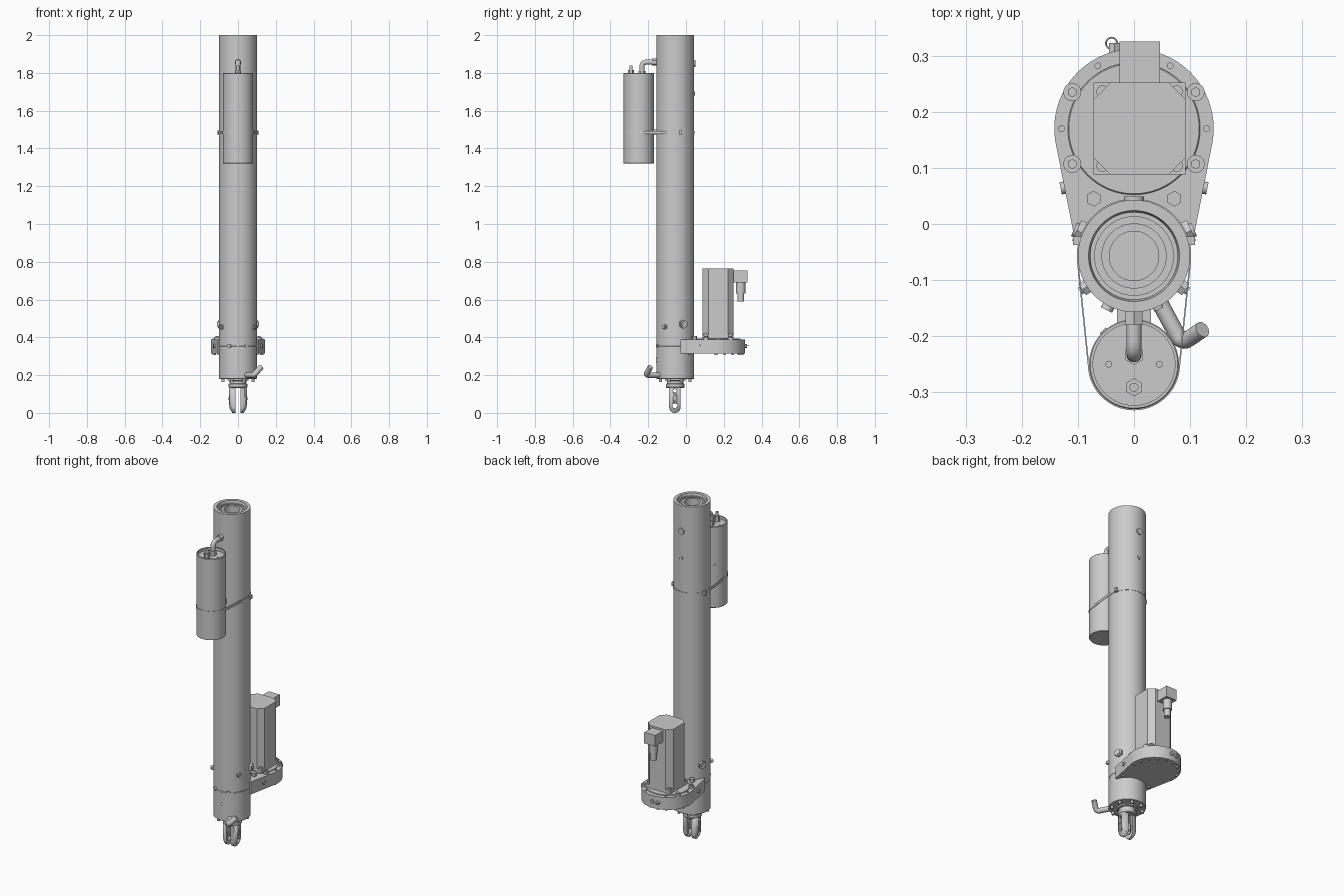
import bpy, bmesh
from math import sin, cos, pi, asin, radians
from mathutils import Vector

if "Cube" in bpy.data.objects:
    bpy.data.objects.remove(bpy.data.objects["Cube"])

TUBE_Y, TANK_Y, GEAR_Y, MOTOR_X = -0.057, -0.25, 0.17, 0.01


def finish(name, bm, smooth=True):
    bmesh.ops.recalc_face_normals(bm, faces=bm.faces)
    me = bpy.data.meshes.new(name)
    bm.to_mesh(me)
    bm.free()
    ob = bpy.data.objects.new(name, me)
    bpy.context.collection.objects.link(ob)
    bpy.ops.object.select_all(action='DESELECT')
    bpy.context.view_layer.objects.active = ob
    ob.select_set(True)
    if smooth:
        bpy.ops.object.shade_smooth_by_angle(angle=radians(30))
    return ob


def lathe(name, profile, x, y, n=64):
    """Revolve (radius, z) points around a vertical axis at x, y."""
    bm = bmesh.new()
    vs = [bm.verts.new((x + r, y, z)) for r, z in profile]
    es = [bm.edges.new(p) for p in zip(vs, vs[1:])]
    bmesh.ops.spin(bm, geom=vs + es, cent=(x, y, 0), axis=(0, 0, 1),
                   angle=2 * pi, steps=n)
    bmesh.ops.remove_doubles(bm, verts=bm.verts, dist=1e-5)
    return finish(name, bm)


def rod(name, p, d, length, r, n=16, r2=None):
    """Cylinder (or hex with n=6) starting at p along direction d."""
    d = Vector(d).normalized()
    m = d.to_track_quat('Z', 'Y').to_matrix().to_4x4()
    m.translation = Vector(p) + d * length / 2
    bm = bmesh.new()
    bmesh.ops.create_cone(bm, cap_ends=True, segments=n, radius1=r,
                          radius2=r if r2 is None else r2, depth=length, matrix=m)
    return finish(name, bm)


def prism(name, pts, z0, z1, axis='Z'):
    """Extrude a 2D outline along Z (xy outline) or X (yz outline)."""
    bm = bmesh.new()
    co = [(a, b, z0) if axis == 'Z' else (z0, a, b) for a, b in pts]
    f = bm.faces.new([bm.verts.new(c) for c in co])
    ext = bmesh.ops.extrude_face_region(bm, geom=[f])['geom']
    d = (0, 0, z1 - z0) if axis == 'Z' else (z1 - z0, 0, 0)
    bmesh.ops.translate(bm, vec=d, verts=[v for v in ext if isinstance(v, bmesh.types.BMVert)])
    return finish(name, bm)


def box(name, x0, x1, y0, y1, z0, z1):
    return prism(name, [(x0, y0), (x1, y0), (x1, y1), (x0, y1)], z0, z1)


def arc(cx, cy, r, a0, a1, n):
    return [(cx + r * cos(a0 + (a1 - a0) * i / n), cy + r * sin(a0 + (a1 - a0) * i / n))
            for i in range(n + 1)]


def pipe(name, pts, r, bend=0.03):
    """Round pipe through the points, with rounded corners."""
    pts = [Vector(p) for p in pts]
    path = [pts[0]]
    for a, b, c in zip(pts, pts[1:], pts[2:]):
        s, e = b + (a - b).normalized() * bend, b + (c - b).normalized() * bend
        path += [s * (1 - t) ** 2 + b * 2 * t * (1 - t) + e * t * t
                 for t in [i / 8 for i in range(9)]]
    path.append(pts[-1])
    cu = bpy.data.curves.new(name, 'CURVE')
    cu.dimensions, cu.bevel_depth, cu.bevel_resolution, cu.use_fill_caps = '3D', r, 4, True
    sp = cu.splines.new('POLY')
    sp.points.add(len(path) - 1)
    for q, p in zip(sp.points, path):
        q.co = (*p, 1)
    ob = bpy.data.objects.new(name, cu)
    bpy.context.collection.objects.link(ob)
    bpy.ops.object.select_all(action='DESELECT')
    bpy.context.view_layer.objects.active = ob
    ob.select_set(True)
    bpy.ops.object.convert(target='MESH')
    bpy.ops.object.shade_smooth_by_angle(angle=radians(35))


def boolean(ob, cutter, op):
    m = ob.modifiers.new('cut', 'BOOLEAN')
    m.object, m.operation, m.solver = cutter, op, 'EXACT'
    bpy.ops.object.select_all(action='DESELECT')
    bpy.context.view_layer.objects.active = ob
    ob.select_set(True)
    bpy.ops.object.modifier_apply(modifier='cut')
    bpy.data.objects.remove(cutter)


def radial(name, deg, z, length, r, n=16):
    """Plug standing out of the main tube at an angle."""
    d = Vector((cos(radians(deg)), sin(radians(deg)), 0))
    rod(name, Vector((0, TUBE_Y, z)) + d * 0.095, d, length + 0.005, r, n)


# Main tube with stepped open top and a shallow seam above the base
lathe('main_tube', [(0, 0.18), (0.098, 0.18), (0.1, 0.182), (0.1, 0.352), (0.0985, 0.353),
                    (0.0985, 0.357), (0.1, 0.358), (0.1, 2.0), (0.081, 2.0), (0.078, 1.985),
                    (0.07, 1.985), (0.07, 1.97), (0.058, 1.97), (0.058, 1.985),
                    (0.044, 1.985), (0.044, 1.93), (0, 1.93)], 0, TUBE_Y, 96)
for i in range(8):
    a = pi / 8 + i * pi / 4
    rod('base_screw', (0.085 * cos(a), TUBE_Y + 0.085 * sin(a), 0.182), (0, 0, -1), 0.018, 0.008)
for deg, z, ln, r, n in [(90, 1.85, 0.006, 0.018, 24), (90, 1.69, 0.005, 0.011, 16),
                         (-90, 0.29, 0.002, 0.004, 12), (-90, 0.27, 0.002, 0.004, 12),
                         (-90, 0.355, 0.003, 0.007, 12), (-117, 0.355, 0.008, 0.011, 16),
                         (-65, 0.355, 0.005, 0.009, 16)]:
    radial('tube_plug', deg, z, ln, r, n)
for deg in (24, 156):
    radial('hex_port', deg, 0.47, 0.012, 0.023, 6)
    radial('port_core', deg, 0.47, 0.017, 0.013)
for deg in (-33, 213):
    radial('small_port', deg, 0.455, 0.01, 0.014, 6)
    radial('small_port_core', deg, 0.455, 0.015, 0.007)

# Rod neck and clevis fork
lathe('rod_neck', [(0, 0.19), (0.055, 0.19), (0.055, 0.172), (0.044, 0.17), (0.044, 0.155),
                   (0.049, 0.153), (0.049, 0.136), (0.045, 0.132), (0, 0.132)], 0, TUBE_Y)
outline = arc(TUBE_Y - 0.002, 0.03, 0.03, -pi, 0, 20) + [(-0.029, 0.14), (-0.089, 0.14)]
for s in (-1, 1):
    prong = prism('clevis_prong', outline, s * 0.014, s * 0.05, 'X')
    shell = lathe('shell', [(0, -0.01), (0.026, -0.01), (0.032, 0.004), (0.043, 0.02),
                            (0.048, 0.04), (0.048, 0.16), (0, 0.16)], 0, TUBE_Y, 48)
    boolean(prong, shell, 'INTERSECT')
    for z, r in ((0.038, 0.013), (0.117, 0.009)):
        boolean(prong, rod('hole', (-0.1, TUBE_Y - 0.002, z), (1, 0, 0), 0.2, r, 24), 'DIFFERENCE')
    rod('prong_screw', (s * 0.04, TUBE_Y - 0.002, 0.076), (s, 0, 0), 0.011, 0.007)

# Bent drain pipe near the base
pipe('drain_pipe', [(0.035, -0.12, 0.2), (0.085, -0.213, 0.2), (0.122, -0.188, 0.243)], 0.015, 0.02)

# Accumulator tank, its fittings and the elbow line to the tube
lathe('tank', [(0, 1.32), (0.078, 1.32), (0.08, 1.322), (0.08, 1.798), (0.078, 1.8),
               (0.073, 1.8), (0.073, 1.782), (0, 1.782)], 0, TANK_Y, 72)
for x in (-0.045, 0.045):
    rod('tank_screw', (x, TANK_Y, 1.78), (0, 0, 1), 0.006, 0.006)
rod('valve_nut', (0, -0.291, 1.78), (0, 0, 1), 0.035, 0.016, 6)
rod('valve_stem', (0, -0.291, 1.81), (0, 0, 1), 0.028, 0.008)
pipe('elbow_line', [(0, -0.233, 1.78), (0, -0.233, 1.857), (0, -0.15, 1.857)], 0.0135, 0.025)
rod('elbow_nut', (0, -0.15, 1.857), (0, -1, 0), 0.03, 0.018, 6)
rod('elbow_base_nut', (0, -0.233, 1.78), (0, 0, 1), 0.03, 0.018, 6)
rod('tank_side_screw', (-0.05, -0.195, 1.57), (-1, 1, 0), 0.008, 0.007)
box('tank_saddle', -0.03, 0.03, -0.18, -0.15, 1.47, 1.5)

# Strap around tank and tube
def hull(grow):
    r1, r0 = 0.1 + grow, 0.08 + grow
    a = asin((r0 - r1) / (TUBE_Y - TANK_Y))
    return arc(0, TUBE_Y, r1, a, pi - a, 48) + arc(0, TANK_Y, r0, pi - a, 2 * pi + a, 48)

bm = bmesh.new()
loops = [[bm.verts.new((x, y, z)) for x, y in hull(g)]
         for g, z in ((0.002, 1.476), (0.002, 1.492), (-0.0005, 1.492), (-0.0005, 1.476))]
for A, B in zip(loops, loops[1:] + loops[:1]):
    for i in range(len(A)):
        j = (i + 1) % len(A)
        bm.faces.new((A[i], A[j], B[j], B[i]))
finish('strap', bm)
for s in (-1, 1):
    box('strap_buckle', s * 0.093, s * 0.109, -0.037, -0.022, 1.472, 1.496)

# Teardrop gear housing
a = asin(-0.185)
prism('gear_housing', arc(0, GEAR_Y, 0.142, a, pi - a, 64) + [(-0.105, -0.03), (0.105, -0.03)],
      0.315, 0.388)
lathe('housing_cover', [(0, 0.38), (0.118, 0.38), (0.118, 0.391), (0.116, 0.393), (0, 0.393)], 0, GEAR_Y)
for i in range(10):
    t = a + 0.1 + (pi - 2 * a - 0.2) * i / 9
    p = (0.129 * cos(t), GEAR_Y + 0.129 * sin(t))
    rod('housing_screw_low', (*p, 0.317), (0, 0, -1), 0.01, 0.007)
for t in (0, 60, 120, 180):
    t = radians(t)
    rod('rim_screw', (0.129 * cos(t), GEAR_Y + 0.129 * sin(t), 0.386), (0, 0, 1), 0.007, 0.006)
for s in (-1, 1):
    for y in (0.107, 0.235):
        rod('mount_boss', (s * 0.11, y, 0.38), (0, 0, 1), 0.018, 0.016, 24)
        rod('mount_bolt', (s * 0.11, y, 0.39), (0, 0, 1), 0.018, 0.009, 6)
    rod('housing_hex', (s * 0.072, 0.045, 0.385), (0, 0, 1), 0.022, 0.014, 6)
    rod('housing_low_screw', (s * 0.09, 0.02, 0.317), (0, 0, -1), 0.01, 0.007)
    rod('housing_side_plug', (s * 0.118, 0.066, 0.355), (s, -0.2, 0), 0.013, 0.011)
for x in (-0.035, 0.0):
    rod('drain_plug', (x, 0.3, 0.355), (0, 1, 0), 0.023, 0.011, 6)
bm = bmesh.new()
ring = arc(-0.04, 0.322, 0.01, 0, 2 * pi, 24)[:-1]
pipe('plug_ring', [(x, y, 0.355) for x, y in ring] + [(*ring[0], 0.355)], 0.0015, 0.0005)
bm.free()

# Motor with notched corners, flange and connector
h, c = 0.082, 0.03
q = [(h, c - h), (h, h - c), (h - c, h - c + 0.006), (h - c - 0.006, h)]
body = [(h, -h + c), (h, h - c), (h - c, h), (-h + c, h), (-h, h - c), (-h, -h + c),
        (-h + c, -h), (h - c, -h)]
prism('motor_body', [(MOTOR_X + x, GEAR_Y + y) for x, y in body], 0.39, 0.765)
box('motor_flange', MOTOR_X - h, MOTOR_X + h, GEAR_Y - h, GEAR_Y + h, 0.39, 0.412)
for sx in (-1, 1):
    for sy in (-1, 1):
        rod('flange_bolt', (MOTOR_X + sx * 0.066, GEAR_Y + sy * 0.066, 0.41), (0, 0, 1), 0.012, 0.011)
box('connector_block', MOTOR_X - 0.036, MOTOR_X + 0.036, 0.245, 0.325, 0.69, 0.755)
rod('connector_plug', (MOTOR_X, 0.29, 0.692), (0, 0, -1), 0.06, 0.024, 24)
rod('connector_tip', (MOTOR_X, 0.29, 0.64), (0, 0, -1), 0.05, 0.018, 24)
